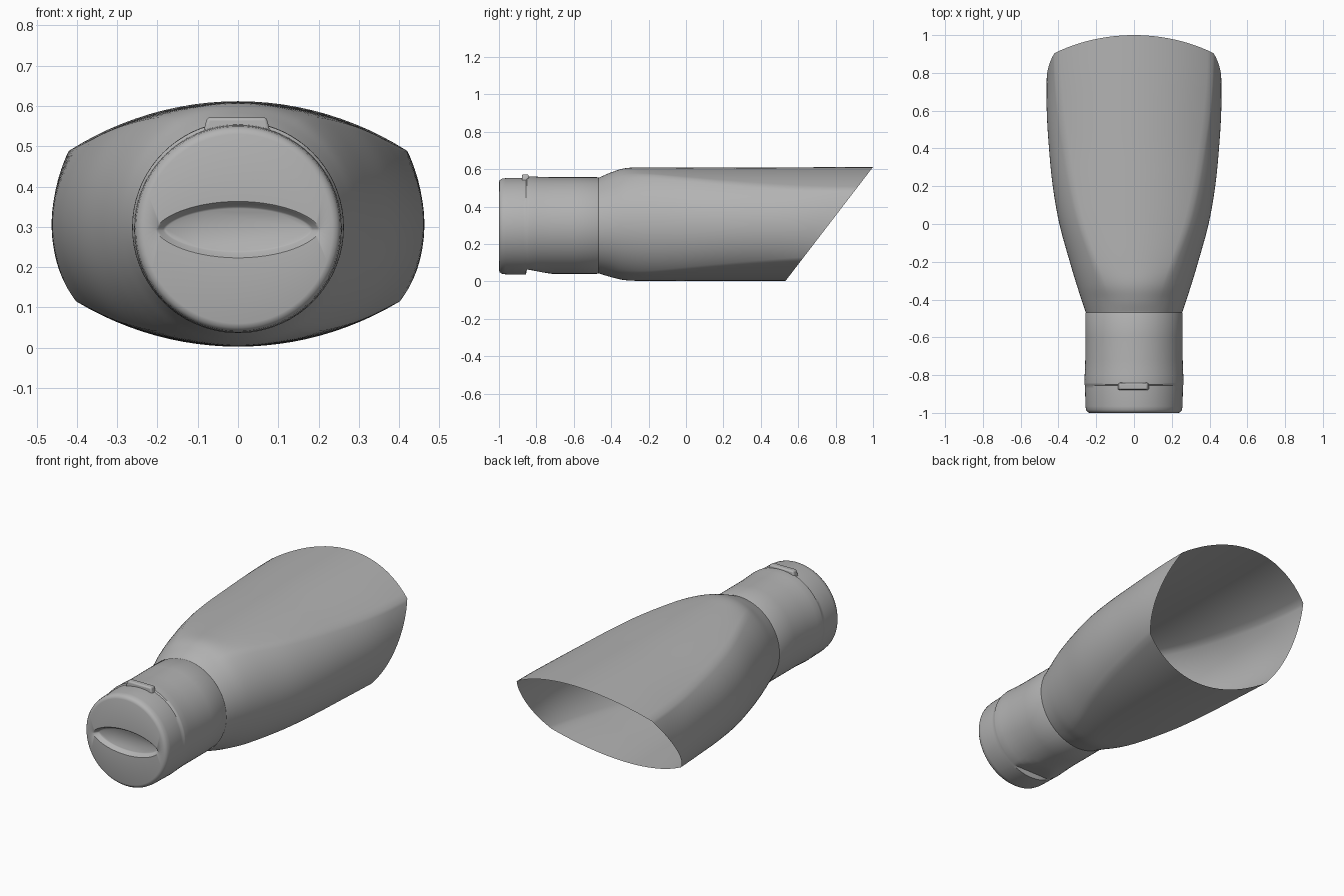
import bpy, bmesh, math
from mathutils import Vector

cube = bpy.data.objects.get("Cube")
if cube:
    bpy.data.objects.remove(cube, do_unlink=True)

grey = bpy.data.materials.new("satin grey")
grey.use_nodes = True
grey.diffuse_color = (0.45, 0.45, 0.45, 1)
grey.node_tree.nodes["Principled BSDF"].inputs["Base Color"].default_value = (0.45, 0.45, 0.45, 1)

SEG = 12  # points per arc, two arcs per quarter section


def finish(name, bm, angle):
    bmesh.ops.recalc_face_normals(bm, faces=bm.faces)
    mesh = bpy.data.meshes.new(name)
    bm.to_mesh(mesh)
    bm.free()
    mesh.materials.append(grey)
    obj = bpy.data.objects.new(name, mesh)
    bpy.context.collection.objects.link(obj)
    bpy.ops.object.select_all(action='DESELECT')
    obj.select_set(True)
    bpy.context.view_layer.objects.active = obj
    bpy.ops.object.shade_smooth_by_angle(angle=math.radians(angle))
    return obj


def section(y, mid, height, width, cx, cz):
    """Barrel section: a shallow top arc and a side arc meeting at (cx, cz)."""
    rise, bulge = height - cz, width - cx
    rt = (cx * cx + rise * rise) / (2 * rise)
    rs = (cz * cz + bulge * bulge) / (2 * bulge)
    at, az = math.asin(cx / rt), math.asin(cz / rs)
    quarter = []
    for i in range(SEG):
        a = az * i / SEG
        quarter.append((width - rs + rs * math.cos(a), rs * math.sin(a)))
    for i in range(SEG + 1):
        a = at * (1 - i / SEG)
        quarter.append((rt * math.sin(a), height - rt + rt * math.cos(a)))
    half = quarter + [(-x, z) for x, z in quarter[-2::-1]]
    ring = half + [(x, -z) for x, z in half[-2:0:-1]]
    return [Vector((x, y, mid + z)) for x, z in ring]


def round_section(y, mid, r):
    return section(y, mid, r, r, r * 0.5, r * math.sqrt(0.75))


def loft(rings, cap_start=False):
    bm = bmesh.new()
    loops = [[bm.verts.new(p) for p in ring] for ring in rings]
    for a, b in zip(loops, loops[1:]):
        n = len(a)
        for i in range(n):
            bm.faces.new((a[i], a[(i + 1) % n], b[(i + 1) % n], b[i]))
    if cap_start:
        bm.faces.new(loops[0])
    return bm


def spline(rows, steps):
    """Catmull-Rom interpolation of rows of section values."""
    out = []
    for k in range(len(rows) - 1):
        p = [rows[max(0, min(len(rows) - 1, k + j))] for j in (-1, 0, 1, 2)]
        for s in range(steps):
            t = s / steps
            out.append([b + 0.5 * t * (c - a + t * (2 * a - 5 * b + 4 * c - d + t * (3 * (b - c) + d - a)))
                        for a, b, c, d in zip(*p)])
    return out + [rows[-1]]


# Flared body: round at the collar, wide and flattened at the mouth
stations = [  # y, middle, half height, half width, corner x, corner z
    (-0.46, 0.299, 0.258, 0.258, 0.129, 0.2234),
    (-0.40, 0.303, 0.280, 0.278, 0.145, 0.238),
    (-0.32, 0.306, 0.300, 0.304, 0.165, 0.261),
    (-0.20, 0.306, 0.303, 0.340, 0.210, 0.264),
    (0.00, 0.306, 0.303, 0.395, 0.285, 0.245),
    (0.20, 0.306, 0.303, 0.430, 0.335, 0.225),
    (0.40, 0.306, 0.303, 0.450, 0.370, 0.207),
    (0.60, 0.306, 0.304, 0.462, 0.400, 0.192),
    (0.80, 0.306, 0.305, 0.462, 0.418, 0.184),
    (1.02, 0.306, 0.306, 0.462, 0.422, 0.180),
]
bm = loft([section(*row) for row in spline(stations, 5)])
# Slanted open mouth
bmesh.ops.bisect_plane(bm, geom=bm.verts[:] + bm.edges[:] + bm.faces[:],
                       plane_co=(0, 1, 0.612), plane_no=(0, 0.612, -0.47), clear_outer=True)
finish("flared_body", bm, 50)


# Collar: end face with a lens-shaped recess, then the round sleeve
def lens(y, half_x, half_z):
    n = SEG * 8
    ring = []
    for i in range(n):
        a = 2 * math.pi * i / n
        s = math.sin(a)
        ring.append(Vector((half_x * math.cos(a), y, 0.293 + half_z * math.copysign(abs(s) ** 1.25, s))))
    return ring


sleeve = [(-1.0, 0.235), (-0.996, 0.246), (-0.985, 0.254), (-0.965, 0.257), (-0.87, 0.259),
          (-0.856, 0.259), (-0.85, 0.262), (-0.84, 0.263), (-0.80, 0.261), (-0.76, 0.259),
          (-0.72, 0.258), (-0.60, 0.258), (-0.475, 0.258), (-0.468, 0.255), (-0.46, 0.258)]
rings = [lens(-0.975, 0.180, 0.052), lens(-0.978, 0.186, 0.057),
         lens(-0.996, 0.198, 0.066), lens(-1.0, 0.204, 0.070)]
for y, r in sleeve:
    ring = round_section(y, 0.295 if y < -0.853 else 0.299, r)
    # Wedge-shaped notch under the sleeve
    if -0.852 < y < -0.72:
        floor = 0.064 - 0.024 * (y + 0.85) / 0.13
        for p in ring:
            p.z = max(p.z, floor)
    rings.append(ring)
finish("inlet_collar", loft(rings, cap_start=True), 40)

# Latch tab on top of the collar
bm = bmesh.new()
bmesh.ops.create_cube(bm, size=1)
for v in bm.verts:
    taper = 0.92 if v.co.z > 0 else 1.06
    v.co = Vector((v.co.x * 0.16 * taper - 0.003, v.co.y * 0.038 * taper - 0.859, 0.551 + v.co.z * 0.042))
tab = finish("latch_tab", bm, 40)
bevel = tab.modifiers.new("soft edges", 'BEVEL')
bevel.width = 0.008
bevel.segments = 3
